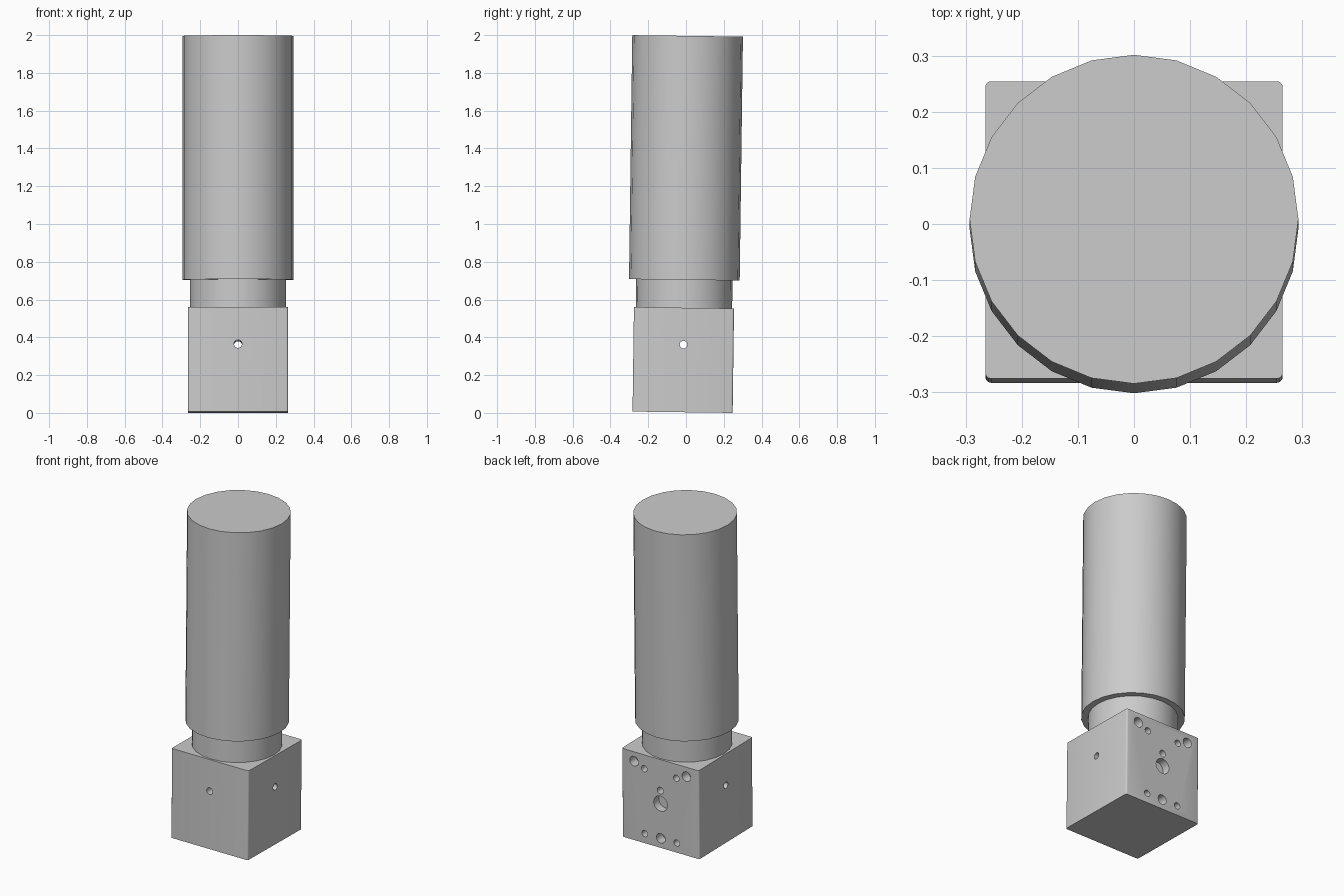
import bpy, bmesh
from math import pi, radians
from mathutils import Matrix, Vector

cube = bpy.data.objects.get("Cube")
if cube:
    bpy.data.objects.remove(cube, do_unlink=True)

grey = bpy.data.materials.new("plain grey")
grey.use_nodes = True
colour = (0.6, 0.6, 0.6, 1)
grey.diffuse_color = colour
grey.node_tree.nodes["Principled BSDF"].inputs["Base Color"].default_value = colour

# The whole assembly leans slightly towards the back
LEAN = Matrix.Translation((0, -0.018, 0.0035)) @ Matrix.Rotation(-0.0133, 4, "X")
SIDE, HEIGHT = 0.53, 0.553


def add_object(name, bm):
    mesh = bpy.data.meshes.new(name)
    bm.to_mesh(mesh)
    bm.free()
    mesh.materials.append(grey)
    obj = bpy.data.objects.new(name, mesh)
    bpy.context.collection.objects.link(obj)
    return obj


def cylinder(name, radius, length, centre, turn=None, sides=24):
    bm = bmesh.new()
    place = Matrix.Translation(centre) @ (turn or Matrix())
    bmesh.ops.create_cone(bm, cap_ends=True, segments=sides, radius1=radius,
                          radius2=radius, depth=length, matrix=place)
    return add_object(name, bm)


def select_only(obj):
    bpy.ops.object.select_all(action="DESELECT")
    obj.select_set(True)
    bpy.context.view_layer.objects.active = obj


# Square base block with softened upright edges
bm = bmesh.new()
bmesh.ops.create_cube(bm, size=1)
bmesh.ops.scale(bm, vec=(SIDE, SIDE, HEIGHT), verts=bm.verts)
bmesh.ops.translate(bm, vec=(0, 0, HEIGHT / 2), verts=bm.verts)
upright = [e for e in bm.edges if abs(e.verts[0].co.z - e.verts[1].co.z) > 0.1]
bmesh.ops.bevel(bm, geom=upright, offset=0.01, segments=3, profile=0.5, affect="EDGES")
block = add_object("base_block", bm)

# Cross drilled holes, then blind holes on the back
along_x, along_y = Matrix.Rotation(pi / 2, 4, "Y"), Matrix.Rotation(pi / 2, 4, "X")
cutters = [cylinder("cross_hole", 0.02, 1, (0, 0, 0.358), along_x),
           cylinder("long_hole", 0.021, 1, (0, 0, 0.358), along_y)]


def back_hole(x, z, radius, depth):
    cutters.append(cylinder("back_hole", radius, depth * 2, (x, SIDE / 2, z), along_y))


back_hole(0, HEIGHT / 2, 0.047, 0.05)
back_hole(0, 0.06, 0.03, 0.06)
for side in (-1, 1):
    back_hole(side * 0.18, 0.494, 0.03, 0.06)
    back_hole(side * 0.11, 0.465, 0.02, 0.06)
    back_hole(side * 0.11, 0.06, 0.02, 0.06)

select_only(block)
for cutter in cutters:
    cutter.hide_render = True
    mod = block.modifiers.new("drill", "BOOLEAN")
    mod.operation, mod.solver, mod.object = "DIFFERENCE", "EXACT", cutter
    bpy.ops.object.modifier_apply(modifier=mod.name)
    bpy.data.objects.remove(cutter, do_unlink=True)

# Neck and main barrel
neck = cylinder("neck", 0.255, 0.15, (0, 0, HEIGHT + 0.074))
top, bottom = 1.9925, 0.701
barrel = cylinder("barrel", 0.293, top - bottom, (0, 0, (top + bottom) / 2))

for part in (block, neck, barrel):
    select_only(part)
    bpy.ops.object.shade_smooth_by_angle(angle=radians(32))
    part.matrix_world = LEAN
